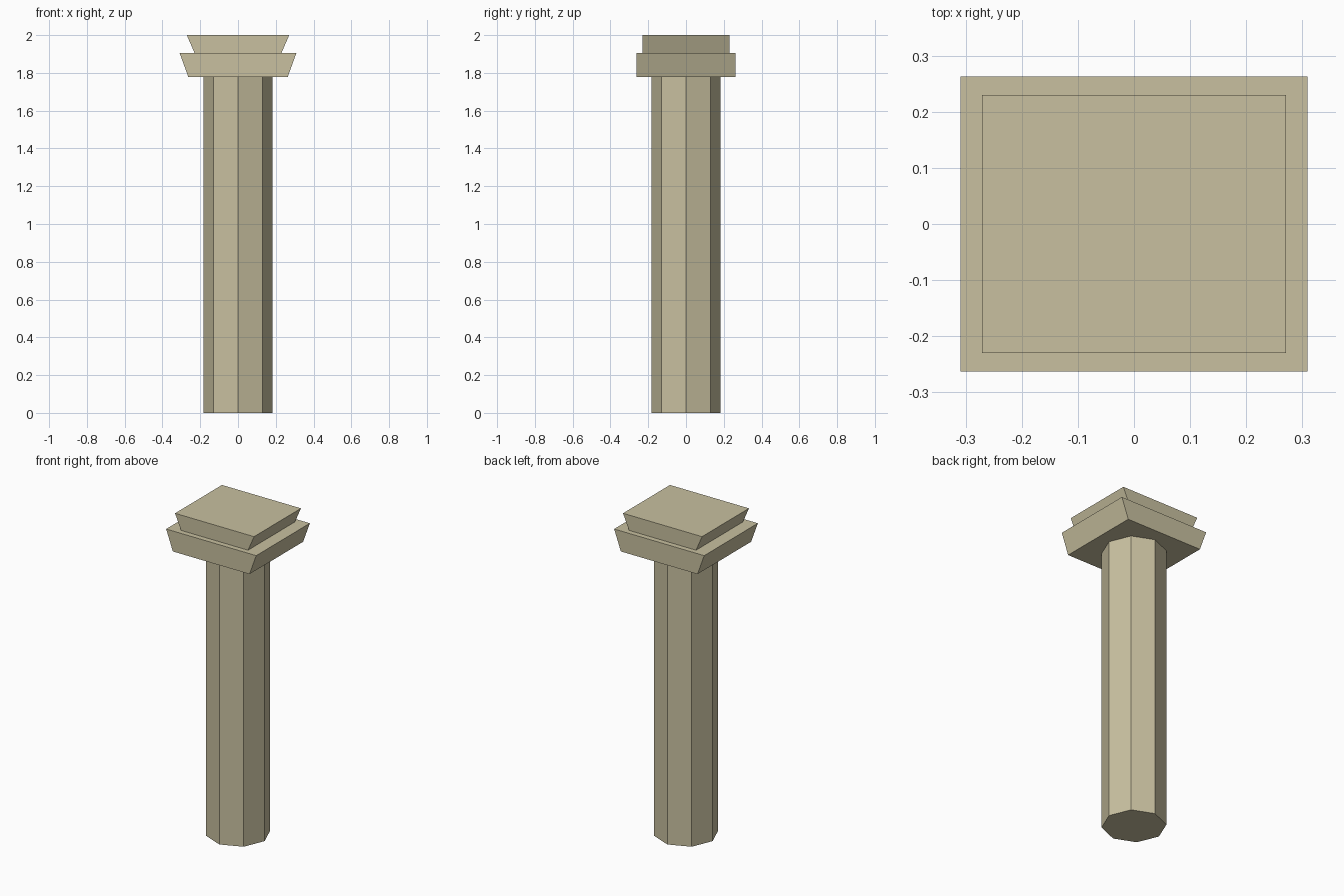
import bpy, bmesh

if "Cube" in bpy.data.objects:
    bpy.data.objects.remove(bpy.data.objects["Cube"])

stone = bpy.data.materials.new("sandstone")
stone.diffuse_color = (0.58, 0.53, 0.35, 1)
stone.use_nodes = True
stone.node_tree.nodes["Principled BSDF"].inputs["Base Color"].default_value = stone.diffuse_color


def finish(name, bm):
    bmesh.ops.recalc_face_normals(bm, faces=bm.faces)
    mesh = bpy.data.meshes.new(name)
    bm.to_mesh(mesh)
    bm.free()
    mesh.materials.append(stone)
    obj = bpy.data.objects.new(name, mesh)
    bpy.context.collection.objects.link(obj)
    return obj


def flared_block(name, z0, z1, half, half_top_x):
    """Square-based block whose left and right sides flare outwards."""
    bm = bmesh.new()
    bmesh.ops.create_cube(bm, size=2)
    for v in bm.verts:
        top = v.co.z > 0
        v.co.x *= half_top_x if top else half
        v.co.y *= half
        v.co.z = z1 if top else z0
    return finish(name, bm)


# Octagonal shaft with corners on the axes
SHAFT_TOP, CAP_STEP, TOP = 1.778, 1.905, 2.0
bm = bmesh.new()
bmesh.ops.create_cone(bm, cap_ends=True, segments=8,
                      radius1=0.183, radius2=0.183, depth=SHAFT_TOP)
bmesh.ops.translate(bm, verts=bm.verts, vec=(0, 0, SHAFT_TOP / 2))
finish("shaft", bm)

# Two stacked capital blocks
flared_block("capital_lower", SHAFT_TOP, CAP_STEP, 0.263, 0.309)
flared_block("capital_upper", CAP_STEP, TOP, 0.23, 0.271)
